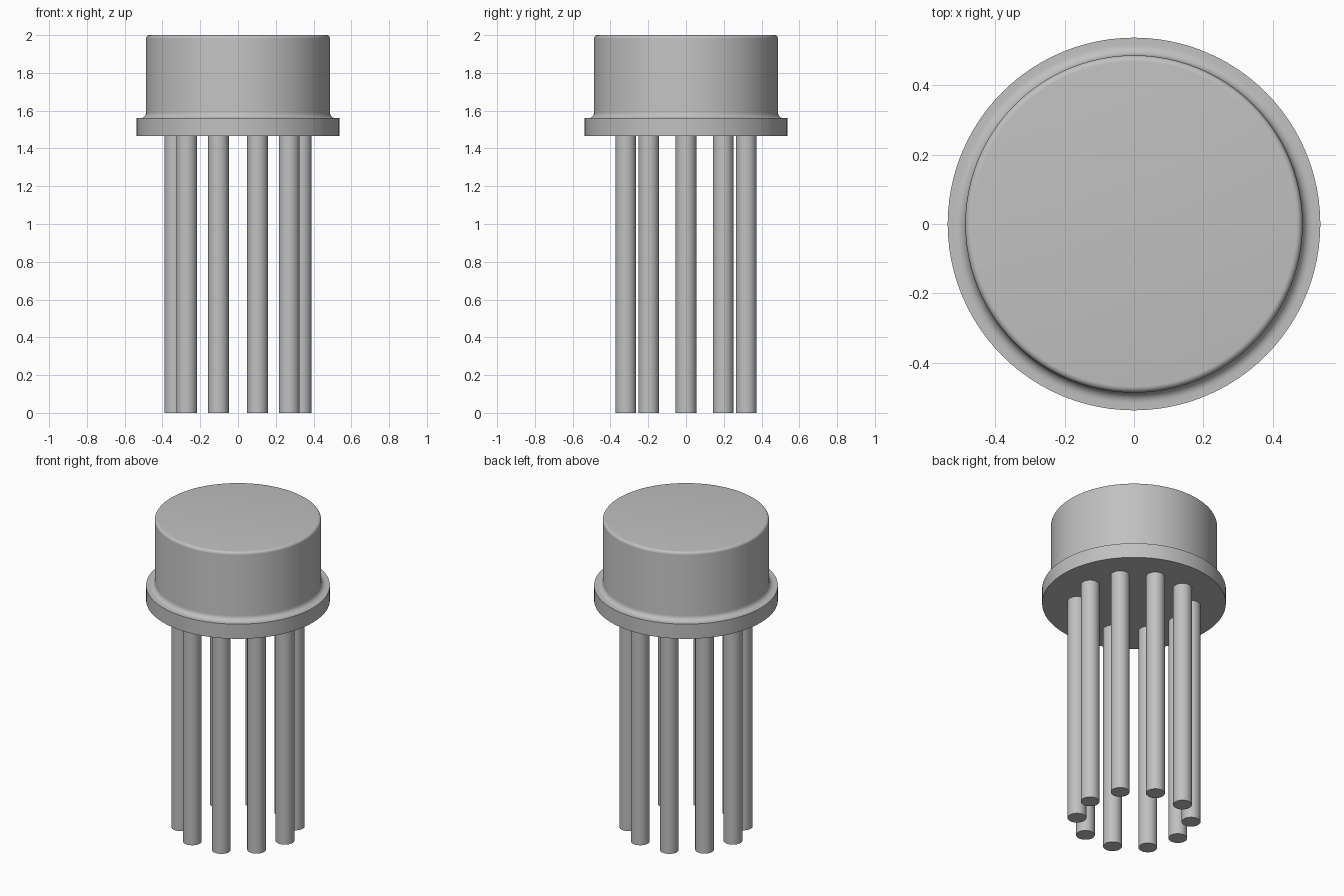
import bpy, bmesh, math

cube = bpy.data.objects.get("Cube")
if cube:
    bpy.data.objects.remove(cube, do_unlink=True)

metal = bpy.data.materials.new("grey metal")
metal.use_nodes = True
GREY = (0.53, 0.53, 0.53, 1.0)
metal.diffuse_color = GREY
metal.node_tree.nodes["Principled BSDF"].inputs["Base Color"].default_value = GREY


def lathe(name, profile, segments, location=(0, 0, 0)):
    """Turn an (r, z) profile, listed bottom to top, about z with flat end caps."""
    bm = bmesh.new()
    rings = [[bm.verts.new((r * math.cos(a), r * math.sin(a), z))
              for a in (2 * math.pi * i / segments for i in range(segments))]
             for r, z in profile]
    for low, high in zip(rings, rings[1:]):
        for i in range(segments):
            j = (i + 1) % segments
            bm.faces.new((low[i], low[j], high[j], high[i]))
    bm.faces.new(rings[0][::-1])
    bm.faces.new(rings[-1])
    mesh = bpy.data.meshes.new(name)
    bm.to_mesh(mesh)
    bm.free()
    mesh.materials.append(metal)
    obj = bpy.data.objects.new(name, mesh)
    obj.location = location
    bpy.context.collection.objects.link(obj)
    bpy.ops.object.select_all(action="DESELECT")
    bpy.context.view_layer.objects.active = obj
    obj.select_set(True)
    bpy.ops.object.shade_smooth_by_angle(angle=math.radians(35))
    return obj


def arc(r, z, radius, start, end, steps=6):
    """Points of a rounded corner centred on (r, z), angles in degrees."""
    angles = [math.radians(start + (end - start) * i / steps) for i in range(steps + 1)]
    return [(r + radius * math.cos(a), z + radius * math.sin(a)) for a in angles]


# Can: flange, concave fillet, straight wall and rounded top rim
CAN_R, FLANGE_R, FLANGE_LOW, FLANGE_TOP = 0.487, 0.538, 1.465, 1.56
FILLET, RIM = 0.03, 0.018
profile = [(FLANGE_R, FLANGE_LOW), (FLANGE_R, FLANGE_TOP)]
profile += arc(CAN_R + FILLET, FLANGE_TOP + FILLET, FILLET, 270, 180)
profile += arc(CAN_R - RIM, 2.0 - RIM, RIM, 0, 90)
lathe("can", profile, 96)

# Ten pins in a ring under the flange
PINS, RING_R, PIN_R = 10, 0.335, 0.055
for n in range(PINS):
    a = 2 * math.pi * n / PINS
    lathe(f"pin_{n + 1}", [(PIN_R, 0), (PIN_R, FLANGE_LOW + 0.005)], 32,
          (RING_R * math.cos(a), RING_R * math.sin(a), 0))
